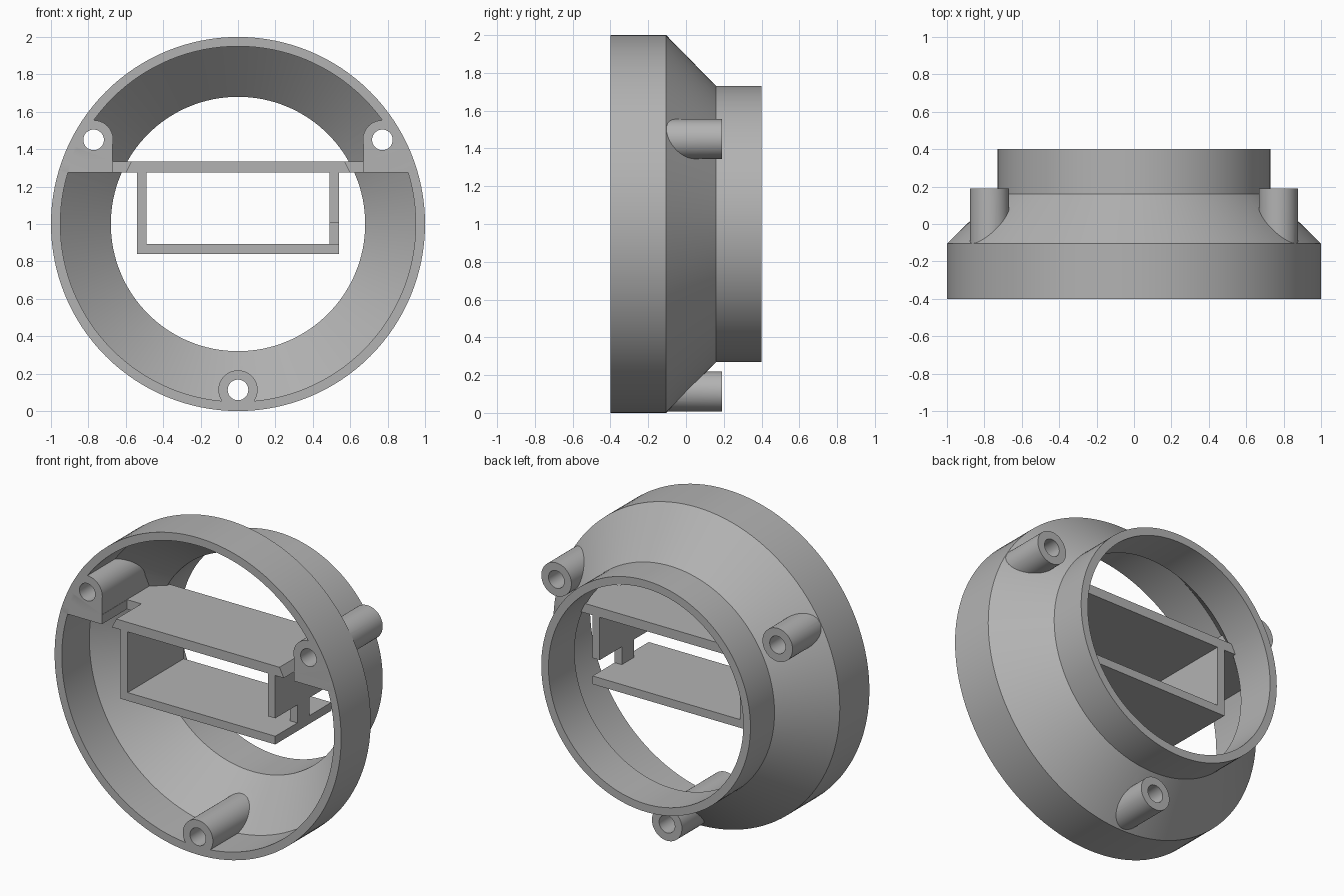
import bpy, bmesh, math
from mathutils import Vector, Matrix

if "Cube" in bpy.data.objects:
    bpy.data.objects.remove(bpy.data.objects["Cube"])

GREY = (0.45, 0.45, 0.45, 1)
grey = bpy.data.materials.new("plain grey")
grey.use_nodes = True
grey.diffuse_color = GREY
grey.node_tree.nodes["Principled BSDF"].inputs["Base Color"].default_value = GREY

FRONT, SHOULDER, NECK, BACK = -0.40, -0.105, 0.16, 0.40
WALL = 0.05
AXIS = Vector((0, 0, 1))


def finish(name, bm):
    bmesh.ops.remove_doubles(bm, verts=bm.verts, dist=1e-5)
    bmesh.ops.recalc_face_normals(bm, faces=bm.faces)
    mesh = bpy.data.meshes.new(name)
    bm.to_mesh(mesh)
    bm.free()
    mesh.materials.append(grey)
    obj = bpy.data.objects.new(name, mesh)
    bpy.context.collection.objects.link(obj)
    return obj


def revolve(name, profile, closed):
    """Spin (radius, y) points around the housing axis."""
    bm = bmesh.new()
    verts = [bm.verts.new((r, y, 1)) for r, y in profile]
    edges = [bm.edges.new(p) for p in zip(verts, verts[1:])]
    if closed:
        edges.append(bm.edges.new((verts[-1], verts[0])))
    bmesh.ops.spin(bm, geom=verts + edges, cent=AXIS, axis=(0, 1, 0),
                   angle=math.tau, steps=128)
    return finish(name, bm)


def prism(name, outline, y0, y1):
    """Extrude an (x, z) outline from y0 to y1."""
    bm = bmesh.new()
    face = bm.faces.new([bm.verts.new((x, y0, z)) for x, z in outline])
    new = bmesh.ops.extrude_face_region(bm, geom=[face])["geom"]
    moved = [v for v in new if isinstance(v, bmesh.types.BMVert)]
    bmesh.ops.translate(bm, verts=moved, vec=(0, y1 - y0, 0))
    return finish(name, bm)


def box(name, x0, x1, y0, y1, z0, z1):
    return prism(name, [(x0, z0), (x1, z0), (x1, z1), (x0, z1)], y0, y1)


def rod(name, x, z, radius, y0, y1):
    bm = bmesh.new()
    place = Matrix.Translation((x, (y0 + y1) / 2, z)) @ Matrix.Rotation(math.pi / 2, 4, "X")
    bmesh.ops.create_cone(bm, cap_ends=True, segments=48, radius1=radius,
                          radius2=radius, depth=y1 - y0, matrix=place)
    return finish(name, bm)


def combine(target, tool, operation):
    mod = target.modifiers.new("combine", "BOOLEAN")
    mod.operation, mod.solver, mod.object = operation, "EXACT", tool
    bpy.context.view_layer.objects.active = target
    bpy.ops.object.modifier_apply(modifier=mod.name)
    bpy.data.objects.remove(tool)


# Stepped ring: wide collar, cone and narrow neck
housing = revolve("housing", [
    (1, FRONT), (1, SHOULDER), (0.73, NECK), (0.73, BACK), (0.68, BACK),
    (0.68, NECK - 0.02), (1 - WALL, SHOULDER - 0.02), (1 - WALL, FRONT)], True)


def envelope():
    return revolve("envelope", [(0, FRONT), (0.98, FRONT), (0.98, SHOULDER),
                                (0.71, NECK), (0, NECK)], False)


# Shelf across the ring, with a slanted notch near each end
shelf = box("shelf", -1, 1, FRONT, NECK, 1.275, 1.335)
for s in (-1, 1):
    notch = prism("notch", [(s * 0.697, 1.25), (s * 0.612, 1.25),
                            (s * 0.565, 1.345), (s * 0.665, 1.345)], FRONT - 0.1, -0.15)
    combine(shelf, notch, "DIFFERENCE")
combine(shelf, envelope(), "INTERSECT")
combine(housing, shelf, "UNION")

# Solid blocks under the upper screw posts
for s in (-1, 1):
    block = box("block", s * 0.67, s * 1.1, FRONT, NECK, 1.275, 1.45)
    combine(block, envelope(), "INTERSECT")
    combine(housing, block, "UNION")

# Three screw posts, drilled right through
posts = [(-0.772, 1.45), (0.772, 1.45), (0, 0.113)]
for x, z in posts:
    combine(housing, rod("post", x, z, 0.105, FRONT, 0.19), "UNION")
for x, z in posts:
    combine(housing, rod("drill", x, z, 0.055, FRONT - 0.1, 0.3), "DIFFERENCE")

# Tray hanging below the shelf
box("tray_floor", -0.54, 0.54, FRONT, NECK, 0.84, 0.892)
box("tray_right_wall", -0.54, -0.49, FRONT, NECK, 0.892, 1.275)
box("tray_left_wall", 0.49, 0.54, FRONT, NECK, 1.005, 1.275)
box("tray_left_pillar", 0.49, 0.54, -0.18, -0.06, 0.892, 1.005)

# Smooth the round surfaces, keep the edges crisp
bpy.ops.object.select_all(action="DESELECT")
housing.select_set(True)
bpy.context.view_layer.objects.active = housing
bpy.ops.object.shade_smooth_by_angle(angle=math.radians(25))
